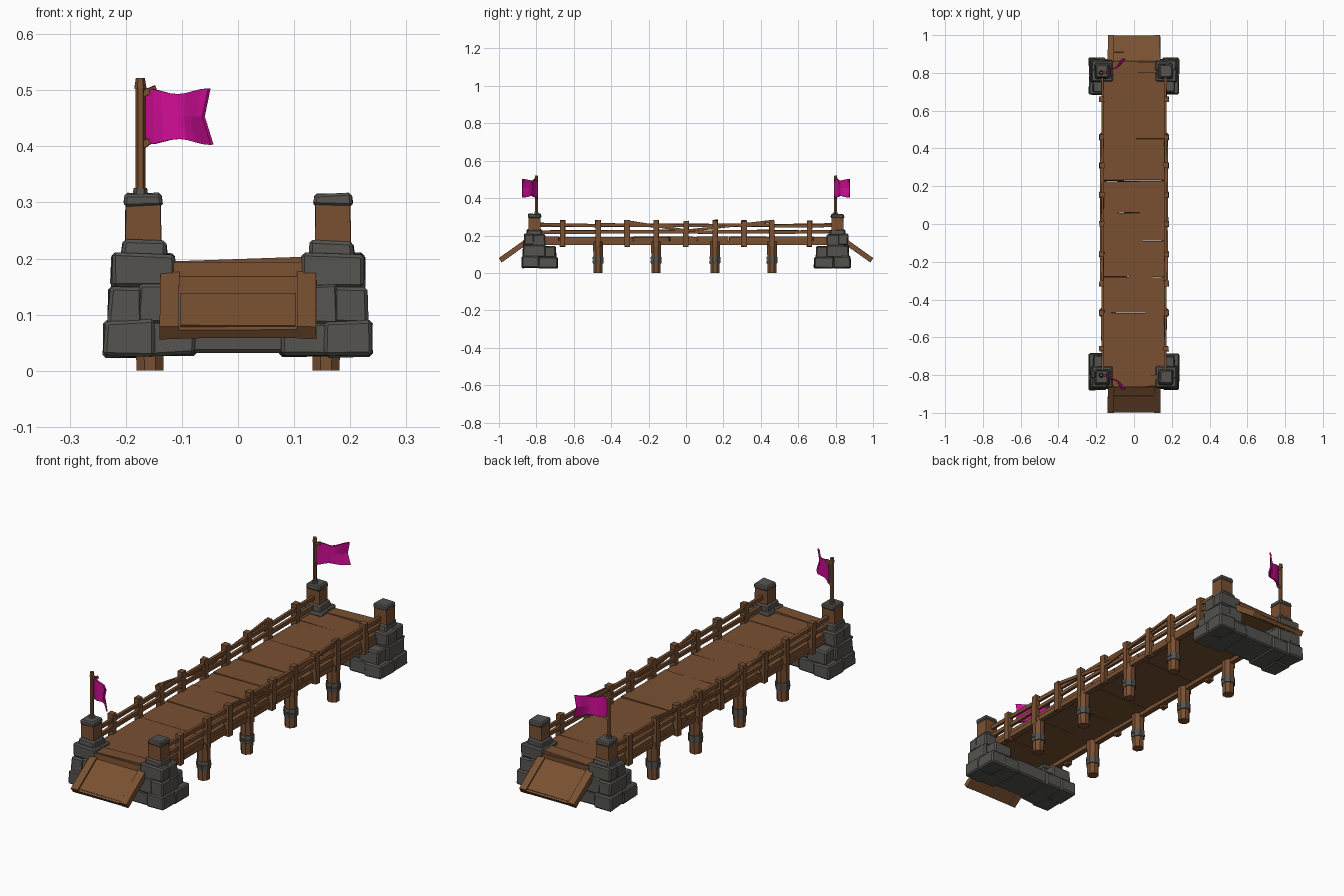
import bpy, bmesh, math, random
from mathutils import Vector, Matrix

if "Cube" in bpy.data.objects:
    bpy.data.objects.remove(bpy.data.objects["Cube"])
random.seed(4)

def material(name, col):
    m = bpy.data.materials.new(name)
    m.diffuse_color = (*col, 1)
    m.use_nodes = True
    m.node_tree.nodes["Principled BSDF"].inputs["Base Color"].default_value = m.diffuse_color
    return m

WOOD = material("brown wood", (0.19, 0.08, 0.031))
STONE = material("grey stone", (0.088, 0.086, 0.078))
FLAG = material("magenta cloth", (0.62, 0.004, 0.30))

def finish(name, bm, mat):
    bmesh.ops.recalc_face_normals(bm, faces=bm.faces)
    me = bpy.data.meshes.new(name)
    bm.to_mesh(me)
    bm.free()
    me.materials.append(mat)
    ob = bpy.data.objects.new(name, me)
    bpy.context.collection.objects.link(ob)
    return ob

def block(name, x, y, z, mat, taper=1.0, bevel=0.0, jitter=0.0, rot=None):
    """Box from ranges x, y, z; taper scales the top; rot turns it about its centre."""
    bm = bmesh.new()
    bmesh.ops.create_cube(bm, size=1)
    size = Vector((abs(x[1] - x[0]), abs(y[1] - y[0]), z[1] - z[0]))
    mid = Vector((sum(x) / 2, sum(y) / 2, sum(z) / 2))
    for v in bm.verts:
        if v.co.z > 0:
            v.co.x *= taper
            v.co.y *= taper
        v.co = Vector(a * b for a, b in zip(v.co, size))
        v.co += Vector(random.uniform(-jitter, jitter) for _ in range(3))
    if bevel:
        bmesh.ops.bevel(bm, geom=bm.edges[:], offset=bevel, segments=1, affect='EDGES')
    m = Matrix.Translation(mid)
    if rot:
        m = m @ rot
    bmesh.ops.transform(bm, matrix=m, verts=bm.verts)
    return finish(name, bm, mat)

def beam(name, a, b, w, h, mat=WOOD, jitter=0.001):
    """Rectangular bar from a to b."""
    a, b = Vector(a), Vector(b)
    d = b - a
    mid = (a + b) / 2
    rot = d.to_track_quat('Y', 'Z').to_matrix().to_4x4()
    return block(name, (mid.x - w/2, mid.x + w/2), (mid.y - d.length/2, mid.y + d.length/2),
                 (mid.z - h/2, mid.z + h/2), mat, jitter=jitter, rot=rot)

def drum(name, x, y, z0, z1, r0, r1, mat, tilt=0.0, sides=8):
    bm = bmesh.new()
    bmesh.ops.create_cone(bm, cap_ends=True, segments=sides, radius1=r0, radius2=r1, depth=z1 - z0)
    m = Matrix.Translation((x, y, (z0 + z1) / 2)) @ Matrix.Rotation(tilt, 4, 'X')
    bmesh.ops.transform(bm, matrix=m @ Matrix.Rotation(math.pi / sides, 4, 'Z'), verts=bm.verts)
    return finish(name, bm, mat)

# deck: wide planks with a few narrow gaps
cuts = [-0.862, -0.68, -0.47, -0.28, -0.085, 0.06, 0.23, 0.45, 0.68, 0.862]
for a, b in zip(cuts, cuts[1:]):
    gap = 0.004 if b in (-0.085, 0.23) else 0.001
    block("deck_plank", (-0.166, 0.166), (a, b - gap), (0.168, 0.193), WOOD, jitter=0.0025)
# slightly raised end boards
for s in (-1, 1):
    block("deck_end_board", (-0.12, 0.12), (s * 0.80, s * 0.858), (0.17, 0.199), WOOD,
          rot=Matrix.Rotation(math.radians(-2), 4, 'Y'))

posts_y = [-0.66, -0.47, -0.315, -0.16, 0.0, 0.155, 0.31, 0.46, 0.66]
for sx in (-1, 1):
    # side beam under the deck edge
    block("deck_side_beam", (sx * 0.145, sx * 0.172), (-0.77, 0.77), (0.15, 0.171), WOOD, jitter=0.001)
    # railing posts
    for y in posts_y:
        block("railing_post", (sx * 0.158, sx * 0.184), (y - 0.014, y + 0.014),
              (0.14, 0.281 + random.uniform(-0.004, 0.003)), WOOD, jitter=0.002)
    # two rows of rails, each in overlapping lengths
    stops = [-0.79, -0.47, -0.16, 0.155, 0.46, 0.79]
    for z in (0.219, 0.256):
        for a, b in zip(stops, stops[1:]):
            beam("rail", (sx * 0.165, a - 0.008, z + random.uniform(-0.005, 0.005)),
                 (sx * 0.167, b + 0.008, z + random.uniform(-0.005, 0.005)), 0.013, 0.017)
    # loose slanting rails
    beam("slanting_rail", (sx * 0.176, -0.325, 0.276), (sx * 0.174, -0.01, 0.228), 0.010, 0.013)
    beam("slanting_rail", (sx * 0.176, 0.0, 0.225), (sx * 0.174, 0.47, 0.277), 0.010, 0.013)
    # support piles with stone-grey bands
    for y in (-0.47, -0.16, 0.155, 0.46):
        drum("support_pile", sx * 0.157, y, 0, 0.168, 0.026, 0.029, WOOD)
        drum("pile_band_lower", sx * 0.157, y, 0.050, 0.068, 0.031, 0.032, STONE, 0.06)
        drum("pile_band_upper", sx * 0.157, y, 0.070, 0.086, 0.032, 0.031, STONE, -0.06)

for sy in (-1, 1):
    # foundation slab joining both towers
    block("foundation_slab", (-0.12, 0.12), (sy * 0.70, sy * 0.862), (0.032, 0.10), STONE, bevel=0.006)

    for sx in (-1, 1):
        def stone(name, x, y, z, taper=0.97, jitter=0.003, bevel=0.006):
            block(name, (sx * x[0], sx * x[1]), (sy * y[0], sy * y[1]), z, STONE, taper, bevel, jitter)
        # tower base course
        stone("tower_base_stone", (0.075, 0.165), (0.69, 0.872), (0.027, 0.088))
        stone("tower_base_stone", (0.155, 0.24), (0.685, 0.79), (0.025, 0.085))
        stone("tower_base_stone", (0.150, 0.24), (0.785, 0.88), (0.025, 0.09))
        # inner step
        stone("tower_step_stone", (0.12, 0.218), (0.695, 0.775), (0.08, 0.143))
        # middle courses
        stone("tower_middle_stone", (0.105, 0.18), (0.752, 0.872), (0.083, 0.155))
        stone("tower_middle_stone", (0.17, 0.231), (0.75, 0.872), (0.083, 0.15))
        stone("tower_upper_stone", (0.112, 0.226), (0.752, 0.82), (0.145, 0.206))
        stone("tower_upper_stone", (0.112, 0.226), (0.812, 0.867), (0.148, 0.209))
        stone("tower_collar", (0.126, 0.208), (0.768, 0.853), (0.20, 0.232), 0.92)
        # wooden pillar and stone cap
        block("tower_pillar", (sx * 0.137, sx * 0.201), (sy * 0.778, sy * 0.842), (0.20, 0.298),
              WOOD, 0.97, jitter=0.001)
        stone("tower_cap", (0.134, 0.204), (0.774, 0.846), (0.293, 0.316), 0.93, 0.002, 0.005)

    # ramp: sloped board, side rails and a raised panel
    top, low = Vector((0, sy * 0.845, 0.170)), Vector((0, sy * 0.992, 0.066))
    up = Vector((0, sy * 0.104, 0.147)).normalized()
    beam("ramp_board", top, low, 0.25, 0.018)
    for sx in (-1, 1):
        off = Vector((sx * 0.122, 0, 0)) + up * 0.002
        beam("ramp_side_rail", top + off, low + off, 0.034, 0.027)
    beam("ramp_panel", top.lerp(low, 0.40) + up * 0.009, top.lerp(low, 0.95) + up * 0.009, 0.205, 0.006)

    # flagpole with knob and two short arms
    px, py = -0.174, sy * 0.80
    drum("flagpole_socket", px, py, 0.312, 0.326, 0.014, 0.012, STONE, sides=6)
    drum("flagpole", px, py, 0.31, 0.508, 0.009, 0.009, WOOD, sides=6)
    drum("flagpole_knob", px, py, 0.503, 0.522, 0.011, 0.008, WOOD, sides=6)
    beam("flag_arm_upper", (px, py, 0.492), (px + 0.028, py, 0.503), 0.011, 0.012)
    beam("flag_arm_lower", (px, py, 0.398), (px + 0.016, py, 0.410), 0.011, 0.012)

    # waving flag with a notched end
    bm = bmesh.new()
    nu, nv = 8, 4
    grid = []
    for i in range(nu + 1):
        u = i / nu
        row = []
        for j in range(nv + 1):
            v = j / nv
            notch = 0.013 * (1 - abs(2 * v - 1)) * u ** 3
            x = -0.163 + 0.117 * u - notch - 0.005 * v * u
            y = 0.795 + 0.068 * u + 0.012 * math.sin(u * 7.5 + 0.6 * v) * (0.3 + 0.7 * u)
            z = 0.408 + 0.09 * v + 0.005 * math.cos(u * 6.3) * (2 * v - 1)
            row.append(bm.verts.new((x, sy * y, z)))
        grid.append(row)
    for i in range(nu):
        for j in range(nv):
            bm.faces.new((grid[i][j], grid[i + 1][j], grid[i + 1][j + 1], grid[i][j + 1]))
    flag = finish("flag", bm, FLAG)
    sol = flag.modifiers.new("thickness", 'SOLIDIFY')
    sol.thickness = 0.006
    sol.offset = 0
